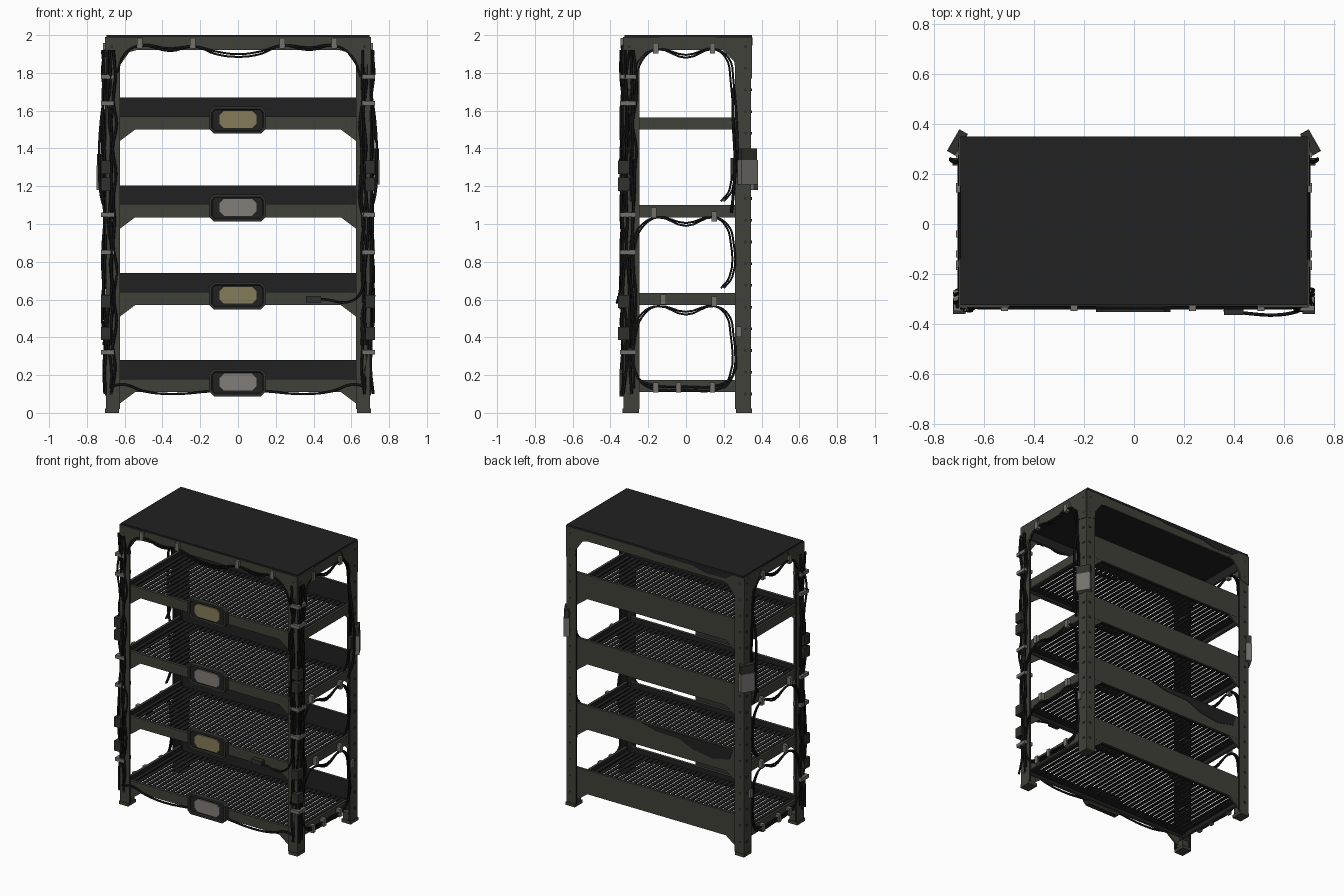
import bpy, bmesh, math, random
from mathutils import Matrix, Vector

if "Cube" in bpy.data.objects:
    bpy.data.objects.remove(bpy.data.objects["Cube"])

random.seed(4)


def material(name, rgb):
    m = bpy.data.materials.new(name)
    m.diffuse_color = (*rgb, 1)
    m.use_nodes = True
    m.node_tree.nodes["Principled BSDF"].inputs["Base Color"].default_value = m.diffuse_color
    return m


OLIVE = material("olive_metal", (0.052, 0.052, 0.041))
DARK = material("dark_metal", (0.015, 0.015, 0.015))
FRAME = material("frame_metal", (0.030, 0.030, 0.026))
BLACK = material("black_rubber", (0.006, 0.006, 0.006))
GREY = material("grey_plastic", (0.17, 0.165, 0.15))
AMBER = material("amber_lens", (0.24, 0.20, 0.10))
PALE = material("pale_lens", (0.22, 0.20, 0.19))


def finish(name, bm, *mats):
    bmesh.ops.recalc_face_normals(bm, faces=bm.faces)
    me = bpy.data.meshes.new(name)
    bm.to_mesh(me)
    bm.free()
    for m in mats:
        me.materials.append(m)
    ob = bpy.data.objects.new(name, me)
    bpy.context.collection.objects.link(ob)
    return ob


def add_box(bm, lo, hi, turn=0):
    lo, hi = Vector(lo), Vector(hi)
    mat = (Matrix.Translation((lo + hi) / 2) @ Matrix.Rotation(turn, 4, 'Z')
           @ Matrix.Diagonal((*(hi - lo), 1)))
    bmesh.ops.create_cube(bm, size=1, matrix=mat)


def box(name, lo, hi, mat, turn=0):
    bm = bmesh.new()
    add_box(bm, lo, hi, turn)
    return finish(name, bm, mat)


def prism(name, pts, axis, a, b, mat):
    """Extrude a flat outline along one axis from a to b."""
    place = {'x': lambda p, d: (d, p[0], p[1]),
             'y': lambda p, d: (p[0], d, p[1]),
             'z': lambda p, d: (p[0], p[1], d)}[axis]
    bm = bmesh.new()
    face = bm.faces.new([bm.verts.new(place(p, a)) for p in pts])
    out = bmesh.ops.extrude_face_region(bm, geom=[face])
    move = Vector(place((0, 0), b - a))
    bmesh.ops.translate(bm, vec=move, verts=[v for v in out['geom'] if isinstance(v, bmesh.types.BMVert)])
    return finish(name, bm, mat)


def dark_inside(ob, cx, cy):
    """Faces turned towards the middle of the rack become dark."""
    ob.data.materials.append(DARK)
    for p in ob.data.polygons:
        if p.normal.x * cx + p.normal.y * cy < -0.1:
            p.material_index = 1


def cable(name, pts, r=0.007):
    cu = bpy.data.curves.new(name, 'CURVE')
    cu.dimensions = '3D'
    cu.bevel_depth, cu.bevel_resolution, cu.resolution_u = r, 1, 4
    sp = cu.splines.new('BEZIER')
    sp.bezier_points.add(len(pts) - 1)
    for bp, p in zip(sp.bezier_points, pts):
        bp.co = p
        bp.handle_left_type = bp.handle_right_type = 'AUTO'
    cu.materials.append(BLACK)
    tmp = bpy.data.objects.new(name + "_path", cu)
    bpy.context.collection.objects.link(tmp)
    dg = bpy.context.evaluated_depsgraph_get()
    me = bpy.data.meshes.new_from_object(tmp.evaluated_get(dg))
    bpy.data.objects.remove(tmp)
    me.shade_smooth()
    ob = bpy.data.objects.new(name, me)
    bpy.context.collection.objects.link(ob)


def octagon(cx, cz, w, h, c):
    return [(cx + sx * x, cz + sz * z) for sx, sz, x, z in (
        (1, 1, w - c, h), (1, 1, w, h - c), (1, -1, w, h - c), (1, -1, w - c, h),
        (-1, -1, w - c, h), (-1, -1, w, h - c), (-1, 1, w, h - c), (-1, 1, w - c, h))]


SHELVES = (0.11, 0.57, 1.035, 1.5)

# Corner posts: angle iron, foot plates and bolts
for sx in (-1, 1):
    for sy in (-1, 1):
        X, Y, t, w = 0.70 * sx, (0.345 if sy > 0 else -0.33), 0.012, 0.075
        ix, iy = X - sx * w, Y - sy * (w + 0.01)
        post = prism("post", [(X, Y), (ix, Y), (ix, Y - sy * t), (X - sx * t, Y - sy * t),
                              (X - sx * t, iy), (X, iy)], 'z', 0.02, 1.99, OLIVE)
        dark_inside(post, sx, sy)
        cx, cy = X - sx * 0.033, Y - sy * 0.038
        box("foot_plate", (cx - 0.036, cy - 0.043, 0), (cx + 0.036, cy + 0.043, 0.022), OLIVE)
        box("foot_block", (cx - 0.03, cy - 0.035, 0.02), (cx + 0.03, cy + 0.035, 0.07), OLIVE)
        bm = bmesh.new()
        for z in [0.1 + 0.115 * i for i in range(17)]:
            add_box(bm, (X - 0.005, Y - sy * 0.03 - 0.007, z - 0.007),
                    (X + 0.005, Y - sy * 0.03 + 0.007, z + 0.007))
            add_box(bm, (X - sx * 0.03 - 0.007, Y - 0.005, z - 0.007),
                    (X - sx * 0.03 + 0.007, Y + 0.005, z + 0.007))
        finish("post_bolts", bm, FRAME)
        # Corner gussets under the roof
        ys = sorted((Y + sy * 0.004, Y - sy * 0.008))
        prism("roof_gusset", [(X, 1.99), (X - sx * 0.2, 1.99), (X - sx * 0.16, 1.92), (X - sx * 0.125, 1.91),
                              (X - sx * 0.075, 1.84), (X - sx * 0.07, 1.79), (X, 1.77)], 'y', *ys, OLIVE)
        prism("roof_side_gusset", [(Y, 1.99), (Y - sy * 0.19, 1.99), (Y - sy * 0.15, 1.92),
                                   (Y - sy * 0.09, 1.86), (Y - sy * 0.08, 1.79), (Y, 1.77)],
              'x', X - sx * 0.008, X + sx * 0.004, OLIVE)
        # Gussets under each shelf beam
        for z in SHELVES:
            y = Y - sy * 0.02
            prism("shelf_gusset", [(ix + sx * 0.03, z + 0.03), (ix - sx * 0.08, z + 0.03), (ix - sx * 0.08, z),
                                   (ix, z - 0.06), (ix + sx * 0.03, z - 0.07)], 'y', y - 0.006, y + 0.006, OLIVE)

# Roof panel and its edge beams
box("roof_panel", (-0.695, -0.325, 1.985), (0.695, 0.35, 2.0), DARK)
for y0, y1, s in ((-0.328, -0.313, -1), (0.333, 0.348, 1)):
    dark_inside(box("roof_beam", (-0.69, y0, 1.92), (0.69, y1, 1.99), OLIVE), 0, s)
for sx in (-1, 1):
    a, b = sorted((sx * 0.698, sx * 0.683))
    dark_inside(box("roof_side_beam", (a, -0.32, 1.92), (b, 0.34, 1.99), OLIVE), sx, 0)

# Shelves: low front and side beams, tall back board, slatted deck, front lamp
for i, z in enumerate(SHELVES):
    dark_inside(box("front_beam", (-0.65, -0.318, z), (0.65, -0.298, z + 0.07), OLIVE), 0, -1)
    dark_inside(box("back_board", (-0.66, 0.315, z), (0.66, 0.332, z + 0.17), OLIVE), 0, 1)
    for sx in (-1, 1):
        a, b = sorted((sx * 0.685, sx * 0.668))
        dark_inside(box("side_beam", (a, -0.30, z), (b, 0.32, z + 0.065), OLIVE), sx, 0)
    bm = bmesh.new()
    n = 36
    for k in range(n):
        x = -0.655 + 1.31 * k / (n - 1)
        add_box(bm, (x - 0.012, -0.30, z + 0.028), (x + 0.012, 0.317, z + 0.036))
    for y in (-0.28, 0.30):
        add_box(bm, (-0.668, y - 0.02, z + 0.02), (0.668, y + 0.02, z + 0.03))
    finish("shelf_slats", bm, DARK)

    bm = bmesh.new()
    front = bm.faces.new([bm.verts.new((x, -0.352, y)) for x, y in octagon(-0.003, z + 0.05, 0.15, 0.072, 0.025)])
    back = bmesh.ops.extrude_face_region(bm, geom=[front])['geom']
    bmesh.ops.translate(bm, vec=(0, 0.036, 0), verts=[v for v in back if isinstance(v, bmesh.types.BMVert)])
    front = min(bm.faces, key=lambda f: f.calc_center_median().y)
    bmesh.ops.inset_region(bm, faces=[front], thickness=0.014)
    bmesh.ops.inset_region(bm, faces=[front], thickness=0.005, depth=-0.01)
    front.material_index = 1
    finish("lamp_housing", bm, FRAME, DARK)
    prism("lamp_lens", octagon(0, z + 0.053, 0.1, 0.047, 0.025), 'y', -0.351, -0.342, PALE if i % 2 == 0 else AMBER)

# Dark stains on the back
prism("back_stain", [(0.12, 0.735), (-0.6, 0.735), (-0.58, 0.66), (-0.45, 0.63), (-0.3, 0.65),
                     (-0.18, 0.70), (0.0, 0.705)], 'y', 0.331, 0.335, DARK)
prism("roof_stain", [(0.1, 1.988), (-0.62, 1.988), (-0.56, 1.95), (-0.4, 1.945), (-0.3, 1.97), (0, 1.975)],
      'y', 0.347, 0.351, DARK)

for sx in (-1, 1):
    # Cable bundles wrapped around the front posts
    for k in range(8):
        bx, by = 0.715 - 0.009 * k, -0.335
        if k < 4:
            bx, by = 0.708, -0.325 + 0.017 * k
        pts = [(sx * (bx + random.uniform(-0.012, 0.012)), by + random.uniform(-0.012, 0.012), 0.1 + 0.13 * j)
               for j in range(2 if k % 2 else 0, 15)]
        cable("post_cable", pts, 0.007)
    # Side cables hanging under each beam and rounding the openings
    x = sx * 0.70
    for top, low, sag in ((1.93, 1.12, 0.05), (1.04, 0.66, 0.05), (0.57, 0.13, 0.05)):
        for d in (0, 0.015):
            h = min(0.16, (top - low) / 3)
            cable("side_loop", [(x, -0.29 + d, low), (x, -0.28 + d, top - h), (x, -0.23 + d, top - 0.04),
                                (x, -0.15, top - 0.005), (x, 0, top - sag + d), (x, 0.15, top - 0.005),
                                (x, 0.225 - d, top - 0.05), (x, 0.25 - d, top - h),
                                (x, 0.245 - d, low + 0.06), (x, 0.2 - d, low)], 0.006)
    for d in (0, 0.018):
        cable("bottom_side_cable", [(x, -0.29, 0.32), (x, -0.25, 0.18), (x, -0.18, 0.13 + d), (x, 0, 0.12 + d),
                                    (x, 0.18, 0.13 + d), (x, 0.25, 0.2), (x, 0.26, 0.36)], 0.007)
    # Outer cable feeding the corner box
    cable("box_cable", [(sx * 0.70, 0.25, 1.72), (sx * 0.725, 0.25, 1.55), (sx * 0.735, 0.26, 1.3),
                        (sx * 0.725, 0.25, 1.15), (sx * 0.70, 0.24, 1.06)], 0.008)
    # Corner control boxes on the back posts
    z0 = 1.21 if sx > 0 else 1.18
    turn = sx * math.radians(-60)
    cx, cy = sx * 0.708, 0.327
    box("control_box", (cx - 0.05, cy - 0.02, z0), (cx + 0.05, cy + 0.02, z0 + 0.13), GREY, turn)
    box("control_box_cap", (cx - 0.048, cy - 0.017, z0 + 0.13), (cx + 0.048, cy + 0.017, z0 + 0.19), FRAME, turn)
    box("control_box_plug", (sx * 0.715 - 0.012, 0.235, z0 + 0.05), (sx * 0.715 + 0.012, 0.265, z0 + 0.14), FRAME)
    # Grey cable clips on the sides
    for y, z in ((-0.16, 1.93), (0.14, 1.93), (-0.17, 1.06), (0.15, 1.04), (-0.12, 0.60), (0.15, 0.59),
                 (-0.16, 0.135), (-0.04, 0.135), (0.14, 0.135), (0.28, 0.43)):
        box("side_clip", (x - 0.014, y - 0.014, z - 0.027), (x + 0.014, y + 0.014, z + 0.027), GREY)
    # Clips and black connectors on the front posts
    for z in (1.78, 1.64, 1.05, 0.85, 0.32):
        cx = sx * 0.69
        box("post_clip", (cx - 0.034, -0.349, z - 0.012), (cx + 0.034, -0.265, z + 0.012), GREY)
    for z in (1.30, 1.21, 0.59, 0.42):
        cx = sx * 0.70
        box("post_connector", (cx - 0.025, -0.36, z - 0.035), (cx + 0.025, -0.30, z + 0.035), FRAME)

# Front cables under the roof and lowest beam
for d in (0, 0.014):
    cable("roof_cable", [(-0.64, -0.335, 1.80), (-0.60, -0.337, 1.90), (-0.52, -0.337, 1.945),
                         (-0.36, -0.337, 1.915 + d), (-0.23, -0.337, 1.94), (-0.12, -0.337, 1.90 + d),
                         (0, -0.337, 1.885 + d), (0.12, -0.337, 1.90 + d), (0.23, -0.337, 1.945),
                         (0.38, -0.337, 1.92 + d), (0.51, -0.337, 1.945), (0.60, -0.337, 1.89),
                         (0.65, -0.335, 1.78)], 0.006)
for s in (-1, 1):
    cable("low_front_cable", [(s * 0.68, -0.335, 0.14), (s * 0.6, -0.33, 0.15), (s * 0.5, -0.325, 0.115),
                              (s * 0.35, -0.325, 0.10), (s * 0.14, -0.325, 0.115)], 0.007)
for cx in (-0.52, -0.24, 0.235, 0.51):
    box("roof_clip", (cx - 0.014, -0.348, 1.93), (cx + 0.014, -0.322, 1.985), GREY)

# Loose cable with connector at the second shelf
cable("loose_cable", [(0.67, -0.34, 0.72), (0.64, -0.355, 0.62), (0.57, -0.365, 0.585), (0.47, -0.36, 0.60),
                      (0.36, -0.345, 0.60)], 0.007)
box("loose_connector", (0.36, -0.365, 0.585), (0.44, -0.33, 0.618), FRAME)
